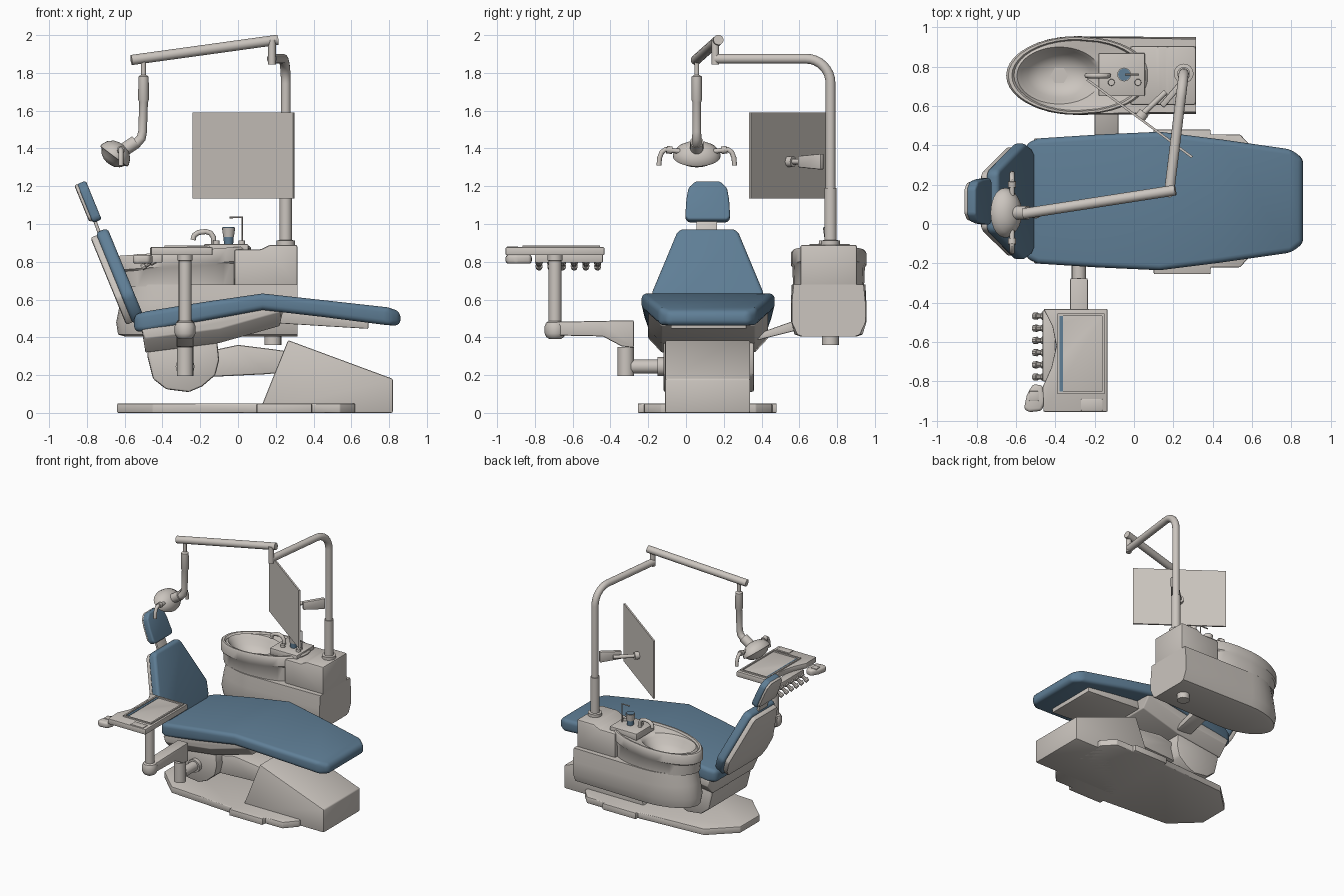
import bpy, bmesh, math
from mathutils import Vector as V

if "Cube" in bpy.data.objects:
    bpy.data.objects.remove(bpy.data.objects["Cube"])


def material(name, col):
    m = bpy.data.materials.new(name)
    m.diffuse_color = (*col, 1)
    m.use_nodes = True
    m.node_tree.nodes["Principled BSDF"].inputs["Base Color"].default_value = m.diffuse_color
    return m


BEIGE = material("warm grey enamel", (0.60, 0.56, 0.52))
BLUE = material("blue upholstery", (0.115, 0.21, 0.305))
X, Y, Z = V((1, 0, 0)), V((0, 1, 0)), V((0, 0, 1))
CY = 0.117   # centre line of the chair


def loft(name, rings, mat=BEIGE, bevel=0, segs=3, angle=35):
    """Skin equal-length rings of points, cap both ends, round sharp edges."""
    bm = bmesh.new()
    rs = [[bm.verts.new(p) for p in r] for r in rings]
    n = len(rs[0])
    for a, b in zip(rs, rs[1:]):
        for i in range(n):
            bm.faces.new((a[i], a[(i + 1) % n], b[(i + 1) % n], b[i]))
    bm.faces.new(rs[0])
    bm.faces.new(rs[-1])
    bmesh.ops.recalc_face_normals(bm, faces=bm.faces)
    if bevel:
        sharp = [e for e in bm.edges if e.calc_face_angle(0) > 0.45]
        bmesh.ops.bevel(bm, geom=sharp, offset=bevel, segments=segs, profile=0.5,
                        affect='EDGES', clamp_overlap=True)
    me = bpy.data.meshes.new(name)
    bm.to_mesh(me)
    bm.free()
    me.materials.append(mat)
    ob = bpy.data.objects.new(name, me)
    bpy.context.collection.objects.link(ob)
    bpy.ops.object.select_all(action='DESELECT')
    ob.select_set(True)
    bpy.context.view_layer.objects.active = ob
    bpy.ops.object.shade_smooth_by_angle(angle=math.radians(angle))
    return ob


def prism(name, pts, origin, u, v, depth, mat=BEIGE, bevel=0, segs=2):
    """Extrude a flat outline given in axes u, v along the depth vector."""
    base = [V(origin) + u * a + v * b for a, b in pts]
    return loft(name, [base, [p + depth for p in base]], mat, bevel, segs)


def side(name, pts, y0, y1, **k):
    return prism(name, pts, (0, y0, 0), X, Z, Y * (y1 - y0), **k)


def plan(name, pts, z0, z1, **k):
    return prism(name, pts, (0, 0, z0), X, Y, Z * (z1 - z0), **k)


def box(name, x0, x1, y0, y1, z0, z1, **k):
    return plan(name, [(x0, y0), (x1, y0), (x1, y1), (x0, y1)], z0, z1, **k)


def tube(name, path, mat=BEIGE, n=16):
    """Round tube through (point, radius) pairs."""
    ps = [V(p) for p, r in path]
    rings, q, old = [], None, None
    for i, (p, r) in enumerate(path):
        a = (ps[i] - ps[max(i - 1, 0)]).normalized()
        b = (ps[min(i + 1, len(ps) - 1)] - ps[i]).normalized()
        t = (a + b).normalized()
        q = t.to_track_quat('Z', 'Y') if q is None else old.rotation_difference(t) @ q
        old = t
        rings.append([ps[i] + q @ V((r * math.cos(w), r * math.sin(w), 0))
                      for w in (math.tau * j / n for j in range(n))])
    return loft(name, rings, mat)


def pipe(name, pts, r, **k):
    return tube(name, [(p, r) for p in pts], **k)


# ---- floor plate, rear wedge and lifting arm
plan("base_plate", [(-.64, 0), (-.64, .24), (-.45, .42), (.1, .455), (.1, .48), (.39, .48),
                    (.39, .455), (.54, .455), (.62, .37), (.62, -.13), (.54, -.22), (.39, -.22),
                    (.39, -.255), (.1, -.255), (.1, -.22), (-.45, -.18)], 0, .05, bevel=.006)
side("rear_wedge", [(.11, 0), (.265, .385), (.82, .18), (.82, 0)], -.11, .34, bevel=.008)
side("lift_arm", [(-.16, .19), (.15, .205), (.3, .22), (.3, .32), (.2, .335), (0, .36), (-.14, .33)],
     -.05, .29, bevel=.01)
side("pivot_housing", [(-.48, .30), (-.45, .18), (-.38, .125), (-.26, .11), (-.19, .14), (-.12, .2),
                       (-.1, .28), (-.11, .38), (-.48, .36)], -.12, .36, bevel=.012)

# ---- seat frame with chamfered flanks, leg plate
frame_top = [(.24, .545), (.1, .55), (-.51, .44)]
frame_low = [(-.49, .32), (-.1, .37), (.22, .46)]
loft("seat_frame", [[(x, y, z) for x, z in frame_top] + [(x, y, z + lift) for x, z in frame_low]
                    for y, lift in ((-.2, .075), (-.13, 0), (.365, 0), (.435, .075))], bevel=.006)
side("leg_plate", [(.1, .55), (.69, .49), (.69, .445), (.2, .475)], -.08, .32, bevel=.005)

# ---- seat cushion
seat = [(-.55, .29, .43, .52), (-.49, .318, .43, .537), (-.18, .338, .487, .587), (.13, .352, .545, .632),
        (.45, .312, .508, .597), (.8, .262, .463, .558), (.86, .215, .463, .535)]
loft("seat_cushion", [[(x, CY - w, zb), (x, CY + w, zb), (x, CY + w, zt), (x, CY - w, zt)]
                      for x, w, zb, zt in seat], BLUE, bevel=.028, segs=4)


# ---- backrest and headrest, each a cushion on a thinner shell
def mirrored(half, k=1):
    return [(w * k, t) for w, t in half] + [(-w * k, t) for w, t in reversed(half)]


def padded(name, half, low, high, thick, shell, bev):
    up = V((high[0] - low[0], 0, high[1] - low[1])).normalized()
    out = V((up.z, 0, -up.x))
    o = V((low[0], CY - .002, low[1]))
    prism(name + "_cushion", mirrored(half), o, Y, up, out * thick, mat=BLUE, bevel=bev, segs=4)
    prism(name + "_shell", mirrored(half, .93), o + up * .012 + out * .01, Y, up * .95,
          out * -(shell + .01), bevel=.012)


padded("back", [(.22, 0), (.27, .06), (.298, .155), (.165, .50), (.145, .525)],
       (-.555, .468), (-.755, .955), .068, .035, .022)
padded("head", [(.105, 0), (.119, .02), (.113, .12), (.102, .185), (.065, .222)],
       (-.768, 1.005), (-.85, 1.205), .05, .016, .018)
side("headrest_bar", [(-.69, .86), (-.765, 1.06), (-.78, 1.055), (-.71, .855)], .055, .165, bevel=.004)

# ---- cuspidor body: straight right end, elliptical left end
SY = .755


def body_ring(z, xl, h, hr):
    xc, n = -.3, 16
    arc = [(xc - (xc - xl) * math.sin(math.pi * i / n), SY + h * math.cos(math.pi * i / n), z)
           for i in range(n + 1)]
    return arc + [(.315, SY - hr, z), (.315, SY + hr, z)]


loft("cuspidor_body", [body_ring(*a) for a in (
    (.405, -.60, .15, .14), (.415, -.635, .18, .165), (.48, -.645, .2, .195), (.58, -.625, .2, .195),
    (.68, -.60, .195, .185), (.75, -.60, .15, .16))][:5], angle=40)
side("cuspidor_block", [(-.02, .66), (.315, .66), (.315, .89), (.17, .89), (.12, .865), (-.02, .865)],
     .605, .905, bevel=.012)


# ---- basin: sloping egg-shaped rim with a hollow bowl
def rim_ring(k, drop=0, flat=None):
    ring = []
    for i in range(40):
        c, s = math.cos(math.tau * i / 40), math.sin(math.tau * i / 40)
        e = .6 if c > 0 else 1
        px = -.29 + .36 * k * math.copysign(abs(c) ** e, c)
        py = SY + .2 * k * math.copysign(abs(s) ** (.8 if c > 0 else 1), s) * (1 - .25 * max(c, 0))
        ring.append((px, py, flat or .83 + (px + .65) * .075 - drop))
    return ring


def bowl_ring(rx, ry, z):
    return [(-.38 + rx * math.cos(math.tau * i / 40), SY + ry * math.sin(math.tau * i / 40), z)
            for i in range(40)]


loft("basin", [rim_ring(.94, flat=.67), rim_ring(.96, .085), rim_ring(1, .075), rim_ring(1, .012),
               rim_ring(.97), rim_ring(.92), rim_ring(.89, .015), bowl_ring(.215, .145, .832),
               bowl_ring(.195, .13, .81), bowl_ring(.16, .11, .765), bowl_ring(.11, .075, .73),
               bowl_ring(.05, .035, .715)], angle=40)
tube("basin_drain", [((-.38, SY, .71), .045), ((-.38, SY, .722), .045)], n=6)
box("tap_plate", -.18, .055, .65, .87, .84, .893, bevel=.006)
pipe("faucet", [(-.13, SY, .88), (-.13, SY, .93), (-.145, SY, .952), (-.17, SY, .96), (-.21, SY, .955),
                (-.232, SY, .94), (-.238, SY, .915)], .014)
for x in (-.115, .02):
    tube("tap_knob", [((x, .72, .885), .018), ((x, .72, .912), .016)])
tube("cup_holder", [((-.05, .76, .885), .024), ((-.05, .76, .935), .027)], BLUE)
tube("cup", [((-.05, .76, .93), .028), ((-.05, .76, .98), .035)])
tube("cup_inside", [((-.05, .76, .978), .031), ((-.05, .76, .984), .031)], BLUE)
pipe("cup_filler", [(.022, .76, .88), (.022, .76, 1.035), (-.045, .76, 1.035)], .005, n=8)
tube("drain_pipe", [((.185, .765, .36), .045), ((.185, .765, .42), .045)])
prism("cuspidor_bracket", [(.38, .42), (.62, .505), (.62, .445), (.38, .385)], (-.2, 0, 0), Y, Z, X * .12,
      bevel=.006)

# ---- lamp pole with bent top arm
px, py = .253, .765
tube("pole_sleeve", [((px, py, .88), .05), ((px, py, .912), .05), ((px, py, .915), .033), ((px, py, 1.19), .033)])
d = V((-.075, -.61, 0)).normalized()
bend = [V((px, py, 1.745)) + d * .13 * (1 - math.cos(w)) + Z * .13 * math.sin(w)
        for w in (math.pi / 2 * i / 8 for i in range(9))]
pipe("lamp_pole", [(px, py, 1.15)] + bend + [(.178, .155, 1.875)], .026)
pipe("swing_pin", [(.18, .155, 1.845), (.18, .155, 1.975)], .02)
pipe("lamp_arm", [(.21, .172, 1.975), (-.565, .052, 1.868)], .027)

# ---- lamp drop tube, head and two handles
LY = .057
tube("lamp_drop", [((-.5, LY, 1.87), .013), ((-.5, LY, 1.79), .013), ((-.5, LY, 1.78), .027),
                   ((-.5, LY, 1.66), .029), ((-.5, LY, 1.645), .023), ((-.505, LY, 1.49), .023),
                   ((-.512, LY, 1.455), .025), ((-.535, LY, 1.43), .026), ((-.56, LY, 1.418), .026)])
pipe("lamp_joint", [(-.54, LY, 1.435), (-.60, LY, 1.395)], .035)
c, ax = V((-.65, LY, 1.368)), V((-.6, 0, -.8))
head = tube("lamp_head", [(c + ax * s, r) for s, r in (
    (-.065, .02), (-.055, .05), (-.03, .077), (0, .09), (.012, .09), (.016, .078), (.04, .06),
    (.055, .035), (.06, .012))], n=28)
for v in head.data.vertices:
    v.co.y = LY + (v.co.y - LY) * 1.4
for s in (-1, 1):
    pipe("lamp_handle", [(-.62, LY + s * a, z) for a, z in (
        (.09, 1.385), (.135, 1.39), (.165, 1.395), (.185, 1.38), (.197, 1.35), (.2, 1.31))], .013, n=12)
    pipe("lamp_handle_collar", [(-.62, LY + s * .13, 1.39), (-.62, LY + s * .16, 1.394)], .02, n=12)

# ---- monitor on a short bracket from the pole
along = V((.535, -.395, 0)).normalized()
nrm = V((-along.y, along.x, 0))
mid = V((.025, .532, 1.362))
w, h = .332, .227
prism("monitor", [(-w, -h), (w, -h), (w, h), (-w, h)], mid, along, Z, nrm * .012)
m = V((mid.x, mid.y, 1.33))
pipe("monitor_mount", [m, m + nrm * .045], .028)
pipe("monitor_link", [m + nrm * .04, m.lerp(V((px, py, 1.33)), .6)], .014)
prism("monitor_bracket", [(0, -.03), (.16, -.042), (.16, .042), (0, .03)], (.13, .61, 1.33),
      V((.65, .76, 0)), Z, V((.76, -.65, 0)) * .03, bevel=.006)

# ---- delivery arm: pivot, elbow block, beam, post
pipe("arm_pivot", [(-.28, -.10, .245), (-.28, -.29, .245)], .037)
pipe("arm_pivot_collar", [(-.28, -.11, .245), (-.28, -.15, .245)], .05)
pipe("elbow_post", [(-.28, -.318, .195), (-.28, -.318, .35)], .044)
prism("delivery_beam", [(-.69, .41), (-.69, .482), (-.45, .487), (-.276, .49), (-.276, .345), (-.34, .352),
                        (-.44, .405)], (-.325, 0, 0), Y, Z, X * .09, bevel=.008)
tube("post_ball", [((-.28, -.693, z), r) for z, r in (
    (.39, .03), (.402, .047), (.42, .055), (.46, .055), (.478, .047), (.488, .03))])
tube("tray_post", [((-.28, -.693, .45), .034), ((-.28, -.693, .805), .034), ((-.28, -.693, .808), .04),
                   ((-.28, -.693, .84), .04)])

# ---- instrument tray with raised lip, mat and blue stripe
plan("tray", [(-.46, -.432), (-.135, -.432), (-.135, -.955), (-.46, -.955), (-.465, -.83), (-.42, -.73),
              (-.395, -.62), (-.415, -.52)], .835, .877, bevel=.005)
x0, x1, y0, y1, t = -.39, -.15, -.865, -.455, .012
for a in ((x0, x1, y0, y0 + t), (x0, x1, y1 - t, y1), (x0, x0 + t, y0, y1), (x1 - t, x1, y0, y1)):
    box("tray_lip", *a, .87, .887)
box("tray_stripe", x0 + t, x0 + .028, y0 + t, y1 - t, .872, .88, mat=BLUE)
box("tray_keypad", -.27, -.16, -.948, -.89, .87, .882, bevel=.003)
box("instrument_rail", -.465, -.4, -.80, -.44, .795, .84, bevel=.006)

# ---- six instruments and the control grip
for i in range(6):
    y = -.468 - .062 * i
    tube("instrument", [((-.44, y, .81), .02), ((-.465, y, .795), .02), ((-.468, y, .793), .013),
                        ((-.49, y, .78), .013), ((-.492, y, .779), .019), ((-.51, y, .768), .017)], n=10)
plan("control_grip", [(-.465, -.82), (-.515, -.815), (-.545, -.87), (-.56, -.94), (-.535, -.957), (-.47, -.95),
                      (-.45, -.90)], .79, .837, bevel=.015, segs=3)
box("grip_pad", -.535, -.485, -.90, -.85, .83, .842, bevel=.004)
